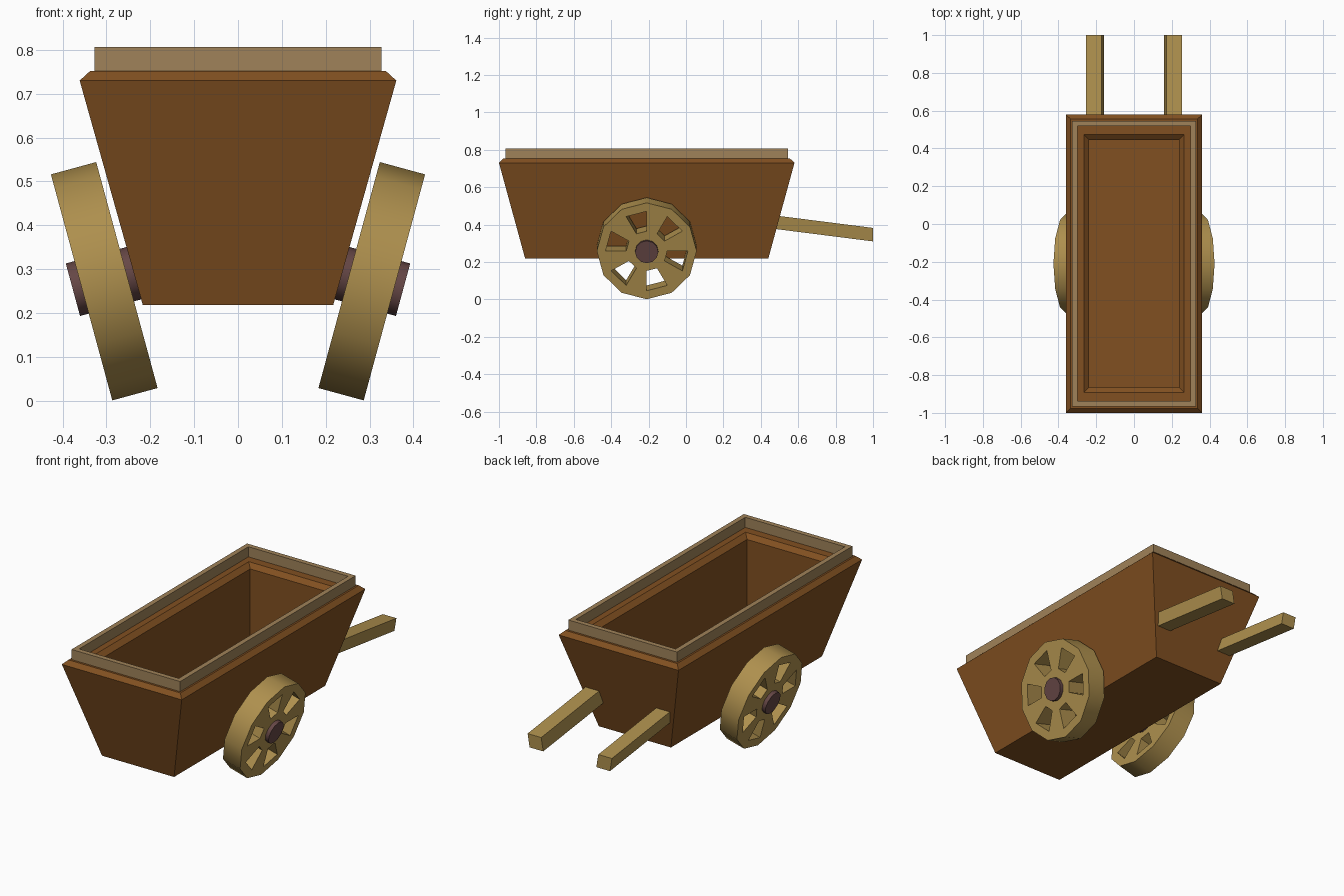
import bpy, bmesh, math
from mathutils import Matrix

if "Cube" in bpy.data.objects:
    bpy.data.objects.remove(bpy.data.objects["Cube"])

CY = -0.21            # centre of the tub and wheels along y
TILT = math.radians(15.2)


def material(name, rgb):
    m = bpy.data.materials.new(name)
    m.diffuse_color = (*rgb, 1)
    m.use_nodes = True
    m.node_tree.nodes["Principled BSDF"].inputs["Base Color"].default_value = m.diffuse_color
    return m


BROWN = material("brown_wood", (0.22, 0.08, 0.015))
PALE = material("pale_wood", (0.35, 0.225, 0.10))
OCHRE = material("ochre_wood", (0.42, 0.275, 0.075))
HUB = material("dark_hub", (0.13, 0.062, 0.06))


def finish(bm, name, mat, smooth=False):
    bmesh.ops.recalc_face_normals(bm, faces=bm.faces)
    me = bpy.data.meshes.new(name)
    bm.to_mesh(me)
    bm.free()
    ob = bpy.data.objects.new(name, me)
    me.materials.append(mat)
    bpy.context.collection.objects.link(ob)
    if smooth:
        bpy.ops.object.select_all(action='DESELECT')
        ob.select_set(True)
        bpy.context.view_layer.objects.active = ob
        bpy.ops.object.shade_smooth_by_angle(angle=math.radians(35))
    return ob


def rect_loft(name, mat, loops, closed=False):
    """Skin a series of rectangles (half x, half y, z)."""
    bm = bmesh.new()
    rings = [[bm.verts.new((sx * hx, CY + sy * hy, z))
              for sx, sy in ((-1, -1), (1, -1), (1, 1), (-1, 1))]
             for hx, hy, z in loops]
    pairs = list(zip(rings, rings[1:]))
    if closed:
        pairs.append((rings[-1], rings[0]))
    else:
        bm.faces.new(rings[0])
        bm.faces.new(rings[-1])
    for a, b in pairs:
        for i in range(4):
            j = (i + 1) % 4
            bm.faces.new((a[i], a[j], b[j], b[i]))
    return finish(bm, name, mat)


# Tub: flared outside, lip chamfered on both edges, straight-sided hollow
rect_loft("cart_tub", BROWN, [(0.217, 0.65, 0.218), (0.361, 0.79, 0.73),
                              (0.337, 0.767, 0.752), (0.266, 0.683, 0.752),
                              (0.239, 0.656, 0.73), (0.239, 0.656, 0.315)])

# Raised rim frame
rect_loft("rim_frame", PALE, [(0.327, 0.755, 0.75), (0.327, 0.755, 0.807),
                              (0.30, 0.728, 0.807), (0.30, 0.728, 0.75)], True)


def wheel(side, matrix):
    """12-sided wheel about local x with every other spoke sector open."""
    bm = bmesh.new()
    n, w = 12, 0.0535
    radii = (0.05, 0.11, 0.22, 0.267)

    def ring(r, x):
        return [bm.verts.new((x, r * math.cos(2 * math.pi * i / n),
                              r * math.sin(2 * math.pi * i / n))) for i in range(n)]
    near = [ring(r, -w) for r in radii]
    far = [ring(r, w) for r in radii]
    for i in range(n):
        j = (i + 1) % n
        for k in range(3):
            if k == 1 and i % 2 == 1:       # open sector: only its four walls
                for p, q in (((1, i), (1, j)), ((2, i), (2, j)),
                             ((1, i), (2, i)), ((1, j), (2, j))):
                    bm.faces.new((near[p[0]][p[1]], near[q[0]][q[1]],
                                  far[q[0]][q[1]], far[p[0]][p[1]]))
                continue
            for s in (near, far):
                bm.faces.new((s[k][i], s[k][j], s[k + 1][j], s[k + 1][i]))
        bm.faces.new((near[3][i], near[3][j], far[3][j], far[3][i]))
        bm.faces.new((near[0][i], near[0][j], far[0][j], far[0][i]))
    bm.transform(matrix)
    finish(bm, side + "_wheel", OCHRE, True)


def hub(side, s, matrix):
    """Short axle from the tub wall out through the wheel."""
    bm = bmesh.new()
    x0, x1 = -0.072, 0.074
    bmesh.ops.create_cone(bm, cap_ends=True, segments=12, radius1=0.062,
                          radius2=0.062, depth=x1 - x0)
    bm.transform(matrix @ Matrix.Translation((s * (x0 + x1) / 2, 0, 0))
                 @ Matrix.Rotation(math.pi / 2, 4, 'Y'))
    finish(bm, side + "_axle_hub", HUB, True)


def handle(side, s):
    """Bar sloping down behind the tub, section leaning outward."""
    section = ((0.16, -0.036), (0.242, -0.036), (0.254, 0.036), (0.172, 0.036))
    bm = bmesh.new()
    ends = [[bm.verts.new((s * x, y, z + dz)) for x, dz in section]
            for y, z in ((0.465, 0.414), (1.0, 0.346))]
    for e in ends:
        bm.faces.new(e)
    for i in range(4):
        j = (i + 1) % 4
        bm.faces.new((ends[0][i], ends[0][j], ends[1][j], ends[1][i]))
    finish(bm, side + "_handle", OCHRE)


# Mirrored wheels, hubs and handles
for side, s in (("right", 1), ("left", -1)):
    m = Matrix.Translation((s * 0.305, CY, 0.2725)) @ Matrix.Rotation(s * TILT, 4, 'Y')
    wheel(side, m)
    hub(side, s, m)
    handle(side, s)
